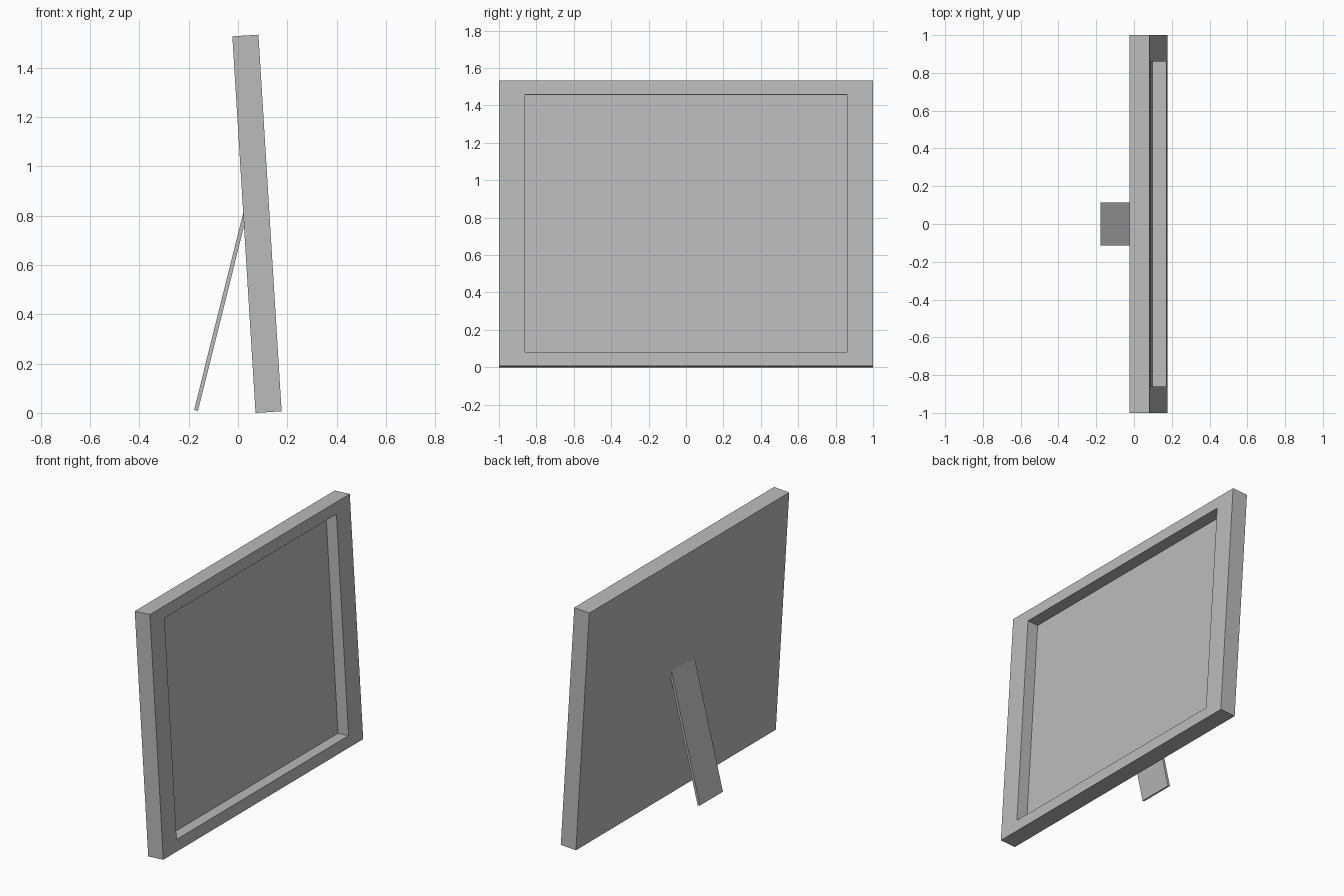
import bpy, bmesh
from math import radians
from mathutils import Matrix, Vector

cube = bpy.data.objects.get("Cube")
if cube:
    bpy.data.objects.remove(cube, do_unlink=True)

# Single plain grey finish
grey = bpy.data.materials.new("plain_grey")
grey.use_nodes = True
colour = (0.5, 0.5, 0.5, 1)
grey.diffuse_color = colour
grey.node_tree.nodes["Principled BSDF"].inputs["Base Color"].default_value = colour


def board(size):
    """Box with its back face on x = 0, centred in y, standing on z = 0."""
    bm = bmesh.new()
    bmesh.ops.create_cube(bm, size=1)
    bmesh.ops.translate(bm, verts=bm.verts, vec=(0.5, 0, 0.5))
    bmesh.ops.scale(bm, verts=bm.verts, vec=size)
    return bm


def finish(name, bm, location, tilt):
    bmesh.ops.recalc_face_normals(bm, faces=bm.faces)
    bm.transform(Matrix.Translation(location) @ Matrix.Rotation(radians(tilt), 4, 'Y'))
    mesh = bpy.data.meshes.new(name)
    bm.to_mesh(mesh)
    bm.free()
    mesh.materials.append(grey)
    obj = bpy.data.objects.new(name, mesh)
    bpy.context.collection.objects.link(obj)
    return obj


# Frame: thick board with a recessed picture panel in its front face
thick, width, height = 0.106, 2.0, 1.53
side_border, end_border, recess = 0.14, 0.105, 0.074
bm = board((thick, width, height))
bm.normal_update()
front = max(bm.faces, key=lambda f: f.normal.x)
bmesh.ops.inset_individual(bm, faces=[front], thickness=end_border)
for v in front.verts:
    v.co.y = (width / 2 - side_border) * (1 if v.co.y > 0 else -1)
panel = bmesh.ops.extrude_discrete_faces(bm, faces=[front])["faces"][0]
bmesh.ops.translate(bm, verts=panel.verts, vec=(-recess, 0, 0))
finish("picture_frame", bm, Vector((0.071, 0, 0)), -3.52)

# Easel leg leaning against the back
finish("easel_leg", board((0.016, 0.23, 0.822)), Vector((-0.178, 0, 0.012)), 14)
